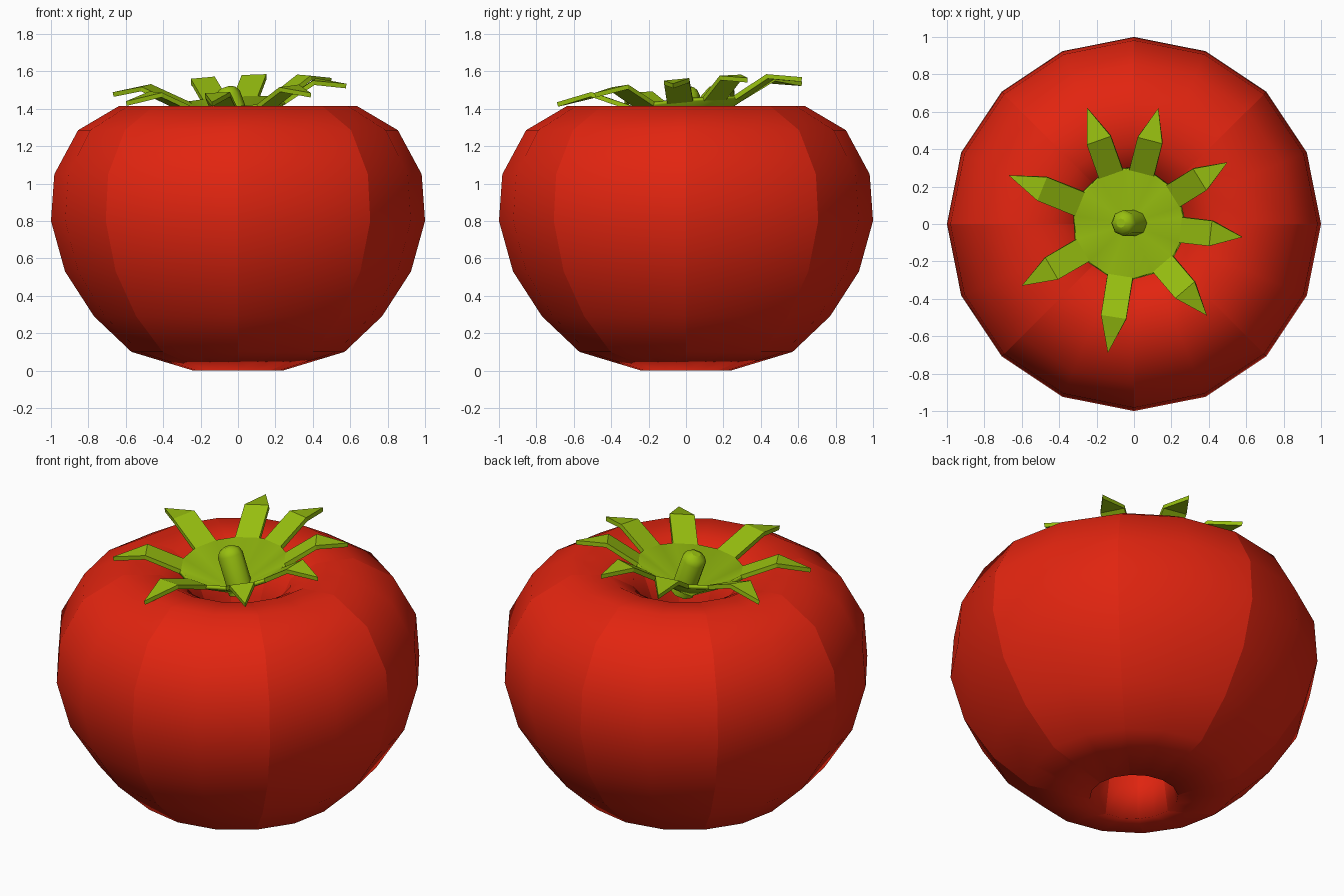
import bpy, bmesh, math
from mathutils import Vector

if "Cube" in bpy.data.objects:
    bpy.data.objects.remove(bpy.data.objects["Cube"])


def material(name, rgb):
    m = bpy.data.materials.new(name)
    m.diffuse_color = (*rgb, 1)
    m.use_nodes = True
    m.node_tree.nodes["Principled BSDF"].inputs["Base Color"].default_value = m.diffuse_color
    return m


RED = material("tomato red", (0.76, 0.018, 0.005))
GREEN = material("leaf green", (0.31, 0.52, 0.005))


def finish(bm, name, mat):
    bmesh.ops.recalc_face_normals(bm, faces=bm.faces)
    mesh = bpy.data.meshes.new(name)
    bm.to_mesh(mesh)
    bm.free()
    mesh.materials.append(mat)
    ob = bpy.data.objects.new(name, mesh)
    bpy.context.collection.objects.link(ob)
    return ob


def lathe(name, profile, sides, mat, closed, seam_step=0):
    """Spin a (radius, height) profile round z; optional sharp seams."""
    bm = bmesh.new()
    rings = []
    for r, z in profile:
        rings.append([bm.verts.new((r * math.cos(i * math.tau / sides),
                                    r * math.sin(i * math.tau / sides), z))
                      for i in range(sides)])
    pairs = list(zip(rings, rings[1:] + rings[:1]))
    for a, b in pairs if closed else pairs[:-1]:
        for i in range(sides):
            j = (i + 1) % sides
            bm.faces.new((a[i], a[j], b[j], b[i])).smooth = True
            if seam_step and i % seam_step == 0:
                bm.edges.get((a[i], b[i])).smooth = False
    if not closed:
        bm.faces.new(rings[0])
        bm.faces.new(rings[-1])
    return finish(bm, name, mat)


# Fruit: sixteen-sided ring with a dimple and a narrow core hole
lathe("fruit", [(0.24, 0), (0.57, 0.10), (0.77, 0.29), (0.925, 0.53), (1, 0.80),
                (0.982, 1.05), (0.855, 1.285), (0.635, 1.415), (0.43, 1.40),
                (0.29, 1.32), (0.22, 1.15), (0.205, 0.65), (0.21, 0.2)],
      16, RED, True, 2)

# Calyx: tilted funnel with eight pointed leaves that bend down at the tip
tips = [(0.58, -0.07), (0.50, 0.33), (0.13, 0.62), (-0.25, 0.62),
        (-0.67, 0.26), (-0.60, -0.33), (-0.14, -0.69), (0.39, -0.49)]
hub = Vector((-0.03, 0.0))


def tilt(p, z):
    return (p.x, p.y, z + 0.06 * p.x + 0.09 * p.y)


bm = bmesh.new()
centre = bm.verts.new((hub.x, hub.y, 1.27))
roots = []
for t in tips:
    tip = Vector(t)
    out = (tip - hub).normalized()
    side = Vector((-out.y, out.x))
    length = (tip - hub).length

    def pair(r, w, z):
        return [bm.verts.new(tilt(hub + out * r + side * s * w, z)) for s in (-1, 1)]

    root = pair(0.28, 0.068, 1.44)
    shoulder = pair(length * 0.72, 0.068, 1.537)
    end = bm.verts.new(tilt(tip, 1.505))
    bm.faces.new((centre, root[0], root[1])).smooth = True
    bm.faces.new((root[0], shoulder[0], shoulder[1], root[1]))
    bm.faces.new((shoulder[0], end, shoulder[1]))
    roots.append(root)
for a, b in zip(roots, roots[1:] + roots[:1]):
    bm.faces.new((centre, a[1], b[0])).smooth = True
calyx = finish(bm, "calyx", GREEN)
if sum(p.normal.z for p in calyx.data.polygons) < 0:
    calyx.data.flip_normals()
mod = calyx.modifiers.new("thickness", "SOLIDIFY")
mod.thickness = 0.025
mod.offset = -1

# Stem: short leaning stub with a rounded end
stem = lathe("stem", [(0.07, 0), (0.07, 0.22), (0.055, 0.25), (0.025, 0.265)],
             8, GREEN, False)
stem.location = (0.02, 0.005, 1.265)
stem.rotation_euler = (0, math.radians(-20), 0)
